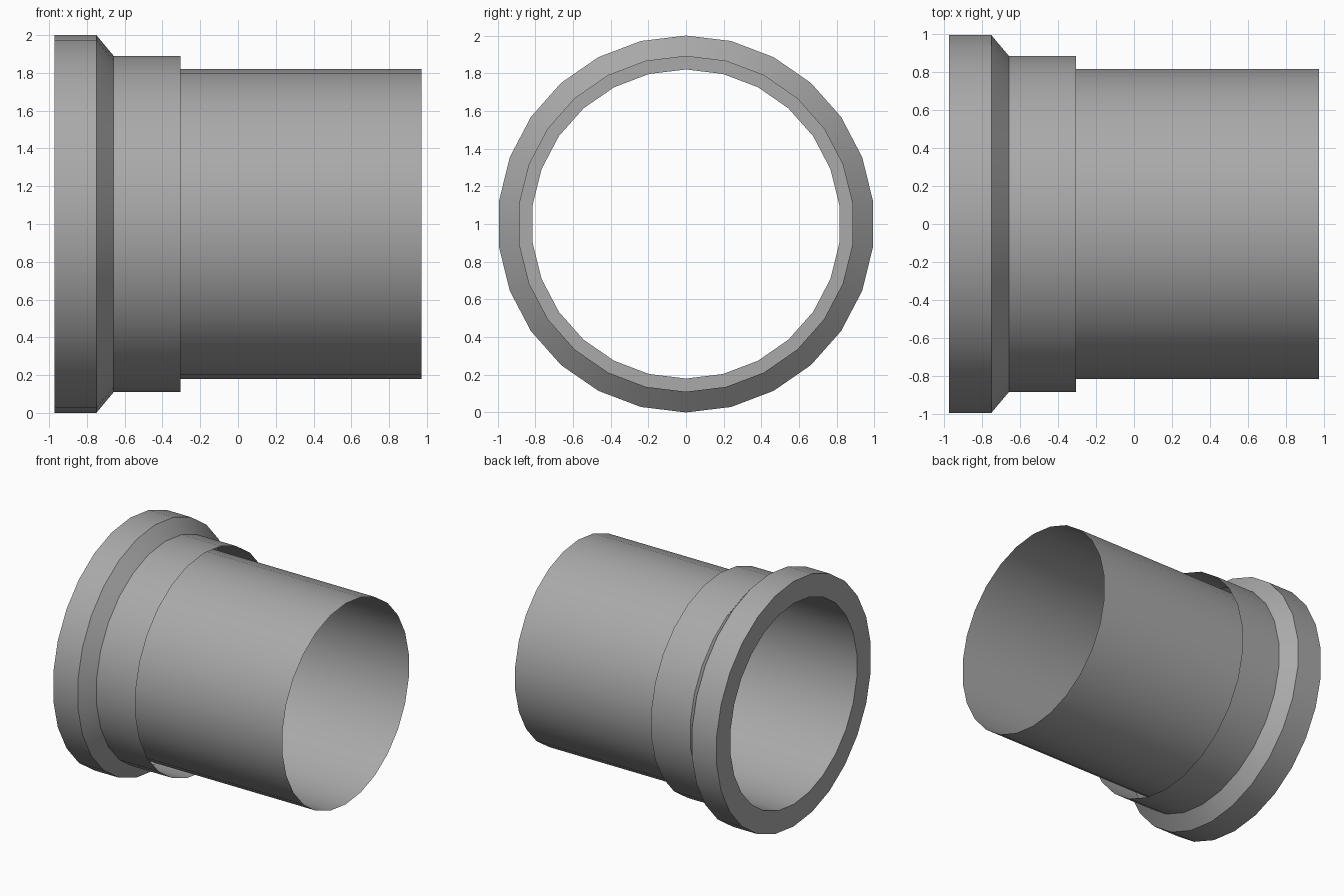
import bpy
import bmesh
from math import sin, cos, tau, radians

cube = bpy.data.objects.get("Cube")
if cube:
    bpy.data.objects.remove(cube, do_unlink=True)

SIDES = 26
HALF_LENGTH = 0.972
PIPE_RADIUS = 0.82
SLEEVE_RADIUS = 0.89

# One plain grey for the whole fitting
grey = bpy.data.materials.new("plain_grey")
grey.use_nodes = True
grey.diffuse_color = (0.4, 0.4, 0.4, 1)
grey.node_tree.nodes["Principled BSDF"].inputs["Base Color"].default_value = (0.4, 0.4, 0.4, 1)


def lathe(name, profile):
    """Turn an open (x, radius) profile around the x axis."""
    bm = bmesh.new()
    rings = []
    for x, r in profile:
        angles = [tau * i / SIDES for i in range(SIDES)]
        rings.append([bm.verts.new((x, r * sin(a), r * cos(a))) for a in angles])
    for a, b in zip(rings, rings[1:]):
        for i in range(SIDES):
            j = (i + 1) % SIDES
            bm.faces.new((a[i], b[i], b[j], a[j]))
    mesh = bpy.data.meshes.new(name)
    bm.to_mesh(mesh)
    bm.free()
    mesh.materials.append(grey)
    obj = bpy.data.objects.new(name, mesh)
    obj.location.z = 1
    bpy.context.collection.objects.link(obj)
    bpy.ops.object.select_all(action="DESELECT")
    obj.select_set(True)
    bpy.context.view_layer.objects.active = obj
    bpy.ops.object.shade_smooth_by_angle(angle=radians(30))
    return obj


# Thin straight pipe, open at both ends
lathe("pipe", [(-HALF_LENGTH, PIPE_RADIUS), (HALF_LENGTH, PIPE_RADIUS)])

# Flanged collar: end ring, rim, chamfer and a sleeve left open around the pipe
lathe("collar", [
    (-HALF_LENGTH, PIPE_RADIUS),
    (-HALF_LENGTH, 1),
    (-0.75, 1),
    (-0.658, SLEEVE_RADIUS),
    (-0.305, SLEEVE_RADIUS),
])
